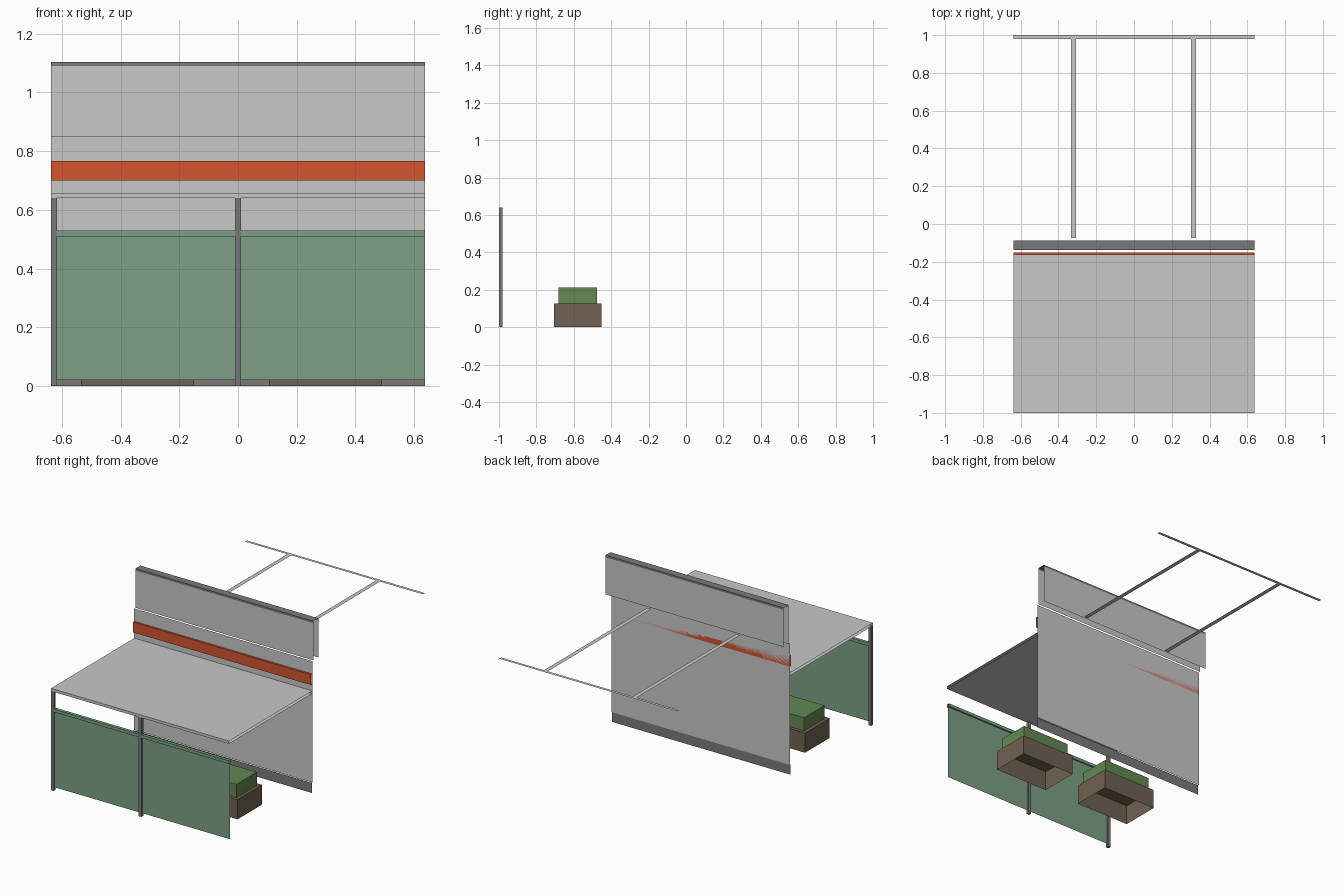
import bpy
import bmesh

cube = bpy.data.objects.get("Cube")
if cube:
    bpy.data.objects.remove(cube, do_unlink=True)

HALF = 0.637  # half width of the whole facade


def material(name, srgb):
    col = [(c / 255 / 12.92 if c < 11 else ((c / 255 + 0.055) / 1.055) ** 2.4) for c in srgb] + [1]
    mat = bpy.data.materials.new(name)
    mat.use_nodes = True
    mat.diffuse_color = col
    mat.node_tree.nodes["Principled BSDF"].inputs["Base Color"].default_value = col
    return mat


wall_grey = material("light grey", (200, 200, 200))
dark_grey = material("dark grey", (122, 122, 122))
glass_green = material("screen green", (124, 160, 134))
orange = material("orange", (212, 83, 47))
brown = material("planter brown", (112, 98, 82))
leaf_green = material("leaf green", (98, 136, 82))


def finish(name, bm, mat, recalc=True):
    if recalc:
        bmesh.ops.recalc_face_normals(bm, faces=bm.faces[:])
    mesh = bpy.data.meshes.new(name)
    bm.to_mesh(mesh)
    bm.free()
    mesh.materials.append(mat)
    obj = bpy.data.objects.new(name, mesh)
    bpy.context.collection.objects.link(obj)
    return obj


def strip(name, profile, mat, x0=-HALF, x1=HALF, closed=False):
    """Sweep a (y, z) profile along x with open ends."""
    bm = bmesh.new()
    a = [bm.verts.new((x0, y, z)) for y, z in profile]
    b = [bm.verts.new((x1, y, z)) for y, z in profile]
    n = len(profile)
    for i in range(n if closed else n - 1):
        j = (i + 1) % n
        bm.faces.new((a[i], b[i], b[j], a[j]))
    return finish(name, bm, mat, recalc=closed)


def tube(name, y0, y1, z0, z1, mat, x0=-HALF, x1=HALF):
    return strip(name, [(y0, z0), (y0, z1), (y1, z1), (y1, z0)], mat, x0, x1, True)


def box(name, x, y, z, mat, open_bottom=False):
    bm = bmesh.new()
    bmesh.ops.create_cube(bm, size=1)
    for v in bm.verts:
        v.co = [r[0] if c < 0 else r[1] for c, r in zip(v.co, (x, y, z))]
    bmesh.ops.recalc_face_normals(bm, faces=bm.faces[:])
    if open_bottom:
        low = [f for f in bm.faces if f.normal.z < -0.5]
        bmesh.ops.delete(bm, geom=low, context="FACES")
    return finish(name, bm, mat, recalc=False)


# Main wall with plinth
strip("wall", [(-0.15, 0.065), (-0.15, 0.85)], wall_grey)
strip("wall_plinth", [(-0.155, 0), (-0.155, 0.065)], dark_grey)

# Parapet: two fascia sheets under a dark cap, open below
strip("parapet_front", [(-0.138, 0.85), (-0.138, 1.09)], wall_grey)
strip("parapet_back", [(-0.088, 1.09), (-0.088, 0.85)], wall_grey)
strip("parapet_cap", [(-0.138, 1.09), (-0.138, 1.103), (-0.088, 1.103), (-0.088, 1.09)], dark_grey)

# Sign band and canopy
tube("sign_band", -0.163, -0.15, 0.70, 0.767, orange)
tube("canopy", -1.0, -0.15, 0.64, 0.658, wall_grey)

# Flat frame behind the wall
FRAME_Z = 0.85
strip("frame_end_bar", [(0.98, FRAME_Z), (1.0, FRAME_Z)], wall_grey)
for side, x in (("right", -0.32), ("left", 0.315)):
    strip("frame_arm_" + side, [(-0.075, FRAME_Z), (0.98, FRAME_Z)], wall_grey, x - 0.014, x + 0.014)

# Front posts with a screen and top rail to the left of each
for side, x, end in (("right", -HALF, -0.01), ("middle", -0.01, HALF)):
    box("post_" + side, (x, x + 0.02), (-1.0, -0.98), (0, 0.64), dark_grey)
    strip("screen_" + side, [(-0.99, 0.02), (-0.99, 0.51)], glass_green, x + 0.02, end)
    tube("screen_rail_" + side, -1.0, -0.98, 0.51, 0.53, glass_green, x + 0.02, end)

# Planters with clipped hedges
for side, x in (("right", -0.342), ("left", 0.298)):
    box("planter_" + side, (x - 0.192, x + 0.192), (-0.705, -0.453), (0, 0.127), brown, True)
    box("hedge_" + side, (x - 0.17, x + 0.17), (-0.683, -0.475), (0.127, 0.212), leaf_green, True)
